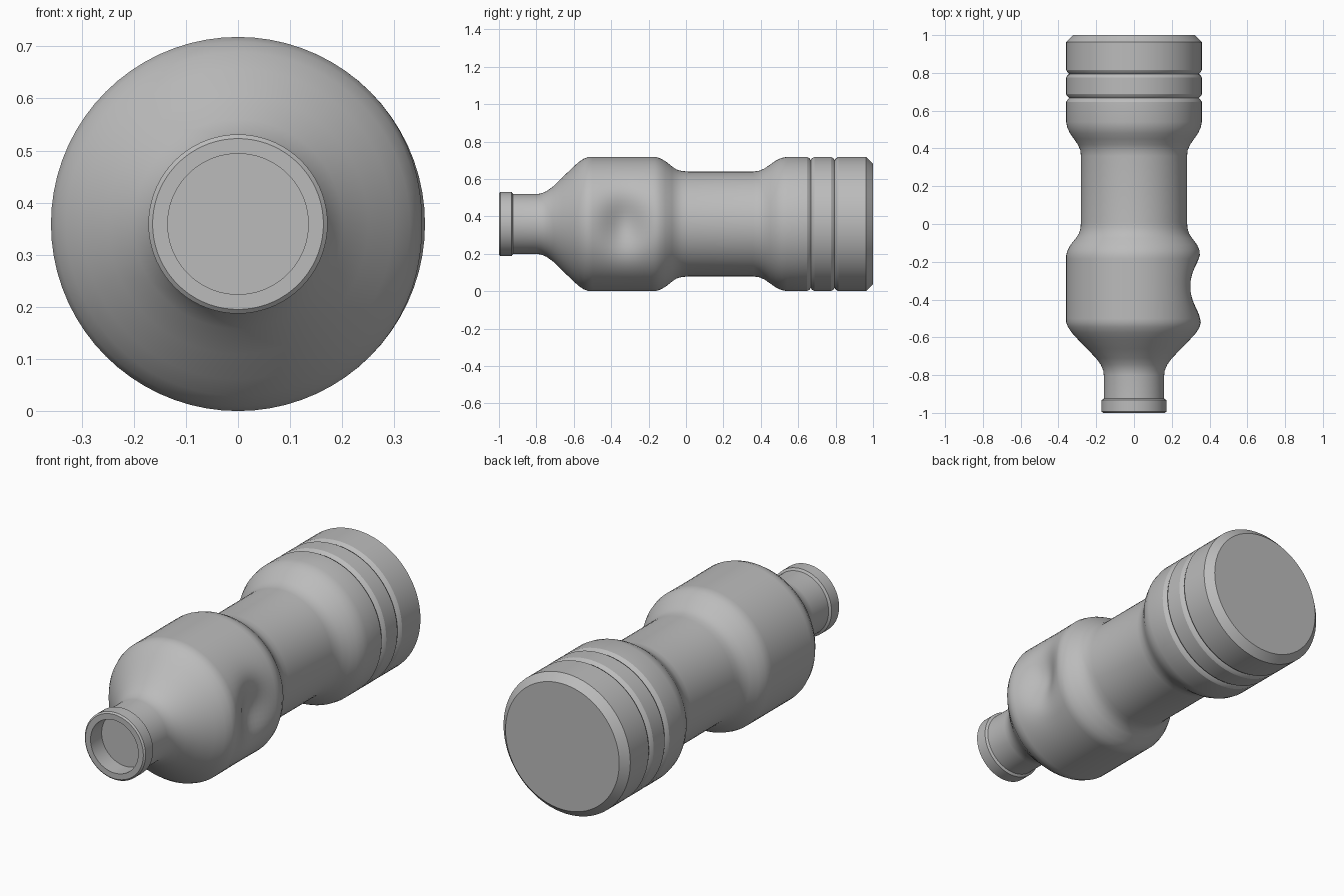
import bpy, bmesh, math

if "Cube" in bpy.data.objects:
    bpy.data.objects.remove(bpy.data.objects["Cube"])

R = 0.359          # outer radius, also height of the axis
SEGS = 72

grey = bpy.data.materials.new("plain grey")
grey.diffuse_color = (0.5, 0.5, 0.5, 1)
grey.use_nodes = True
grey.node_tree.nodes["Principled BSDF"].inputs["Base Color"].default_value = grey.diffuse_color


def groove(y):
    """Small rounded-in ring groove at y."""
    return [(y - 0.02, R), (y - 0.009, R - 0.006), (y, R - 0.016),
            (y + 0.009, R - 0.006), (y + 0.02, R)]


# Profile along the bottle as (y, radius)
profile = [(-0.91, 0.0), (-0.91, 0.135), (-1.0, 0.135)]                 # mouth recess
profile += [(-1.0, 0.164), (-0.993, 0.172), (-0.932, 0.172), (-0.925, 0.16)]  # lip
profile += [(-0.80, 0.16), (-0.775, 0.163), (-0.745, 0.176), (-0.71, 0.201),  # neck, shoulder
            (-0.66, 0.250), (-0.61, 0.298), (-0.575, 0.330), (-0.545, 0.350)]
profile += [(-0.52 + 0.355 * i / 18, R) for i in range(19)]             # front belly
profile += [(-0.14, 0.352), (-0.11, 0.336), (-0.075, 0.308), (-0.05, 0.291),
            (-0.02, 0.283), (0.01, 0.281)]
profile += [(0.36, 0.281), (0.39, 0.284), (0.42, 0.297), (0.45, 0.318),  # waist, rear belly
            (0.48, 0.339), (0.51, 0.353), (0.54, R)]
profile += groove(0.667) + groove(0.795)
profile += [(0.963, R), (1.0, 0.322), (1.0, 0.0)]                       # chamfered base

# Revolve the profile about the y axis
bm = bmesh.new()
verts = [bm.verts.new((r, y, 0)) for y, r in profile]
edges = [bm.edges.new(pair) for pair in zip(verts, verts[1:])]
bmesh.ops.spin(bm, geom=verts + edges, cent=(0, 0, 0), axis=(0, 1, 0),
               angle=math.tau, steps=SEGS, use_duplicate=False)
bmesh.ops.remove_doubles(bm, verts=bm.verts, dist=1e-4)
bmesh.ops.recalc_face_normals(bm, faces=bm.faces)

# Press a soft thumb dent into the right side of the front belly
for v in bm.verts:
    if v.co.x > 0 and -0.56 < v.co.y < -0.1:
        v.co.x -= 0.082 * math.exp(-((v.co.y + 0.33) / 0.115) ** 2
                                   - (v.co.z / 0.145) ** 2)
    v.co.z += R

mesh = bpy.data.meshes.new("bottle")
bm.to_mesh(mesh)
bm.free()
mesh.materials.append(grey)
bottle = bpy.data.objects.new("bottle", mesh)
bpy.context.collection.objects.link(bottle)
bpy.context.view_layer.objects.active = bottle
bottle.select_set(True)
bpy.ops.object.shade_smooth_by_angle(angle=math.radians(28))
